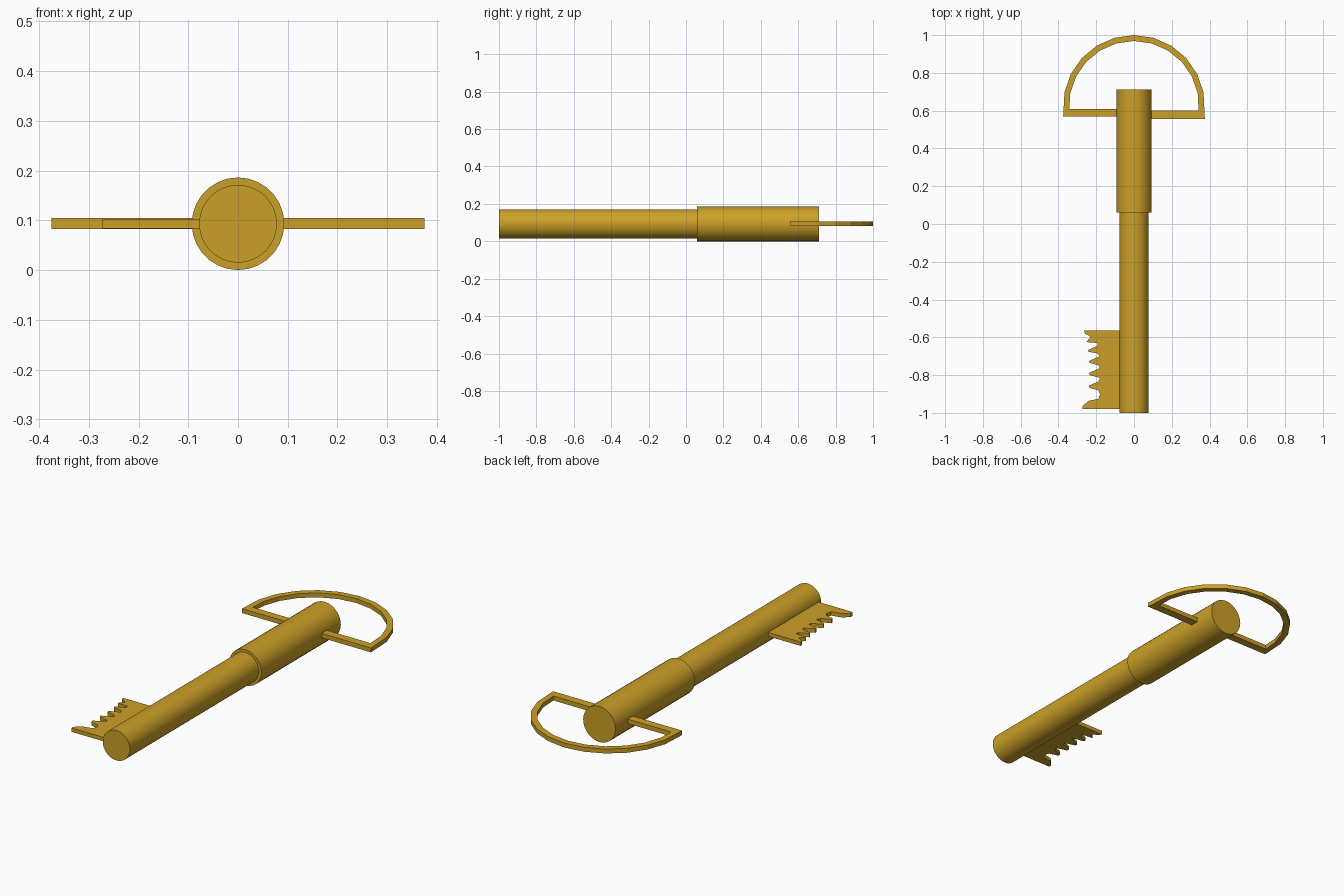
import bpy, bmesh, math

if "Cube" in bpy.data.objects:
    bpy.data.objects.remove(bpy.data.objects["Cube"])

AXIS_Z = 0.093

brass = bpy.data.materials.new("brass")
brass.diffuse_color = (0.60, 0.352, 0.021, 1)
brass.use_nodes = True
brass.node_tree.nodes["Principled BSDF"].inputs["Base Color"].default_value = brass.diffuse_color


def rod(name, radius, y0, y1, sides):
    """Smooth round bar lying along y."""
    bpy.ops.mesh.primitive_cylinder_add(
        vertices=sides, radius=radius, depth=y1 - y0,
        location=(0, (y0 + y1) / 2, AXIS_Z), rotation=(math.pi / 2, 0, 0))
    ob = bpy.context.object
    ob.name = name
    ob.data.materials.append(brass)
    bpy.ops.object.shade_smooth_by_angle(angle=math.radians(35))


def plate(name, outline, z0, z1):
    """Flat plate extruded from an xy outline."""
    bm = bmesh.new()
    face = bm.faces.new([bm.verts.new((x, y, z0)) for x, y in outline])
    ext = bmesh.ops.extrude_face_region(bm, geom=[face])["geom"]
    verts = [v for v in ext if isinstance(v, bmesh.types.BMVert)]
    bmesh.ops.translate(bm, verts=verts, vec=(0, 0, z1 - z0))
    bmesh.ops.recalc_face_normals(bm, faces=bm.faces)
    me = bpy.data.meshes.new(name)
    bm.to_mesh(me)
    bm.free()
    me.materials.append(brass)
    bpy.context.collection.objects.link(bpy.data.objects.new(name, me))


# Shaft and thicker collar
rod("shaft", 0.078, -1.0, 0.06, 48)
rod("collar", 0.093, 0.06, 0.712, 28)


# D-shaped handle whose straight bars run into the collar
def arc(r):
    angles = [math.radians(90 + 15.8 * i) for i in range(5, -6, -1)]
    return [(r * math.cos(a), 0.625 + r * math.sin(a)) for a in angles]


handle = [(-0.05, 0.568), (-0.375, 0.568)] + arc(0.375)
handle += [(0.375, 0.557), (0.05, 0.557), (0.05, 0.60), (0.342, 0.60)]
handle += arc(0.344)[::-1] + [(-0.342, 0.61), (-0.05, 0.61)]
plate("handle", handle, 0.082, 0.105)

# Toothed bit
bit = [(-0.05, -0.565), (-0.265, -0.565), (-0.26, -0.58), (-0.228, -0.598),
       (-0.254, -0.625), (-0.195, -0.63), (-0.193, -0.645),
       (-0.243, -0.667), (-0.24, -0.677), (-0.195, -0.685), (-0.182, -0.70),
       (-0.238, -0.725), (-0.235, -0.735), (-0.182, -0.75), (-0.185, -0.765),
       (-0.238, -0.788), (-0.235, -0.80), (-0.18, -0.815), (-0.19, -0.835),
       (-0.238, -0.855), (-0.235, -0.868), (-0.19, -0.88), (-0.18, -0.90),
       (-0.187, -0.925), (-0.243, -0.937), (-0.272, -0.965),
       (-0.272, -0.98), (-0.05, -0.98)]
plate("key_bit", bit, 0.083, 0.103)
